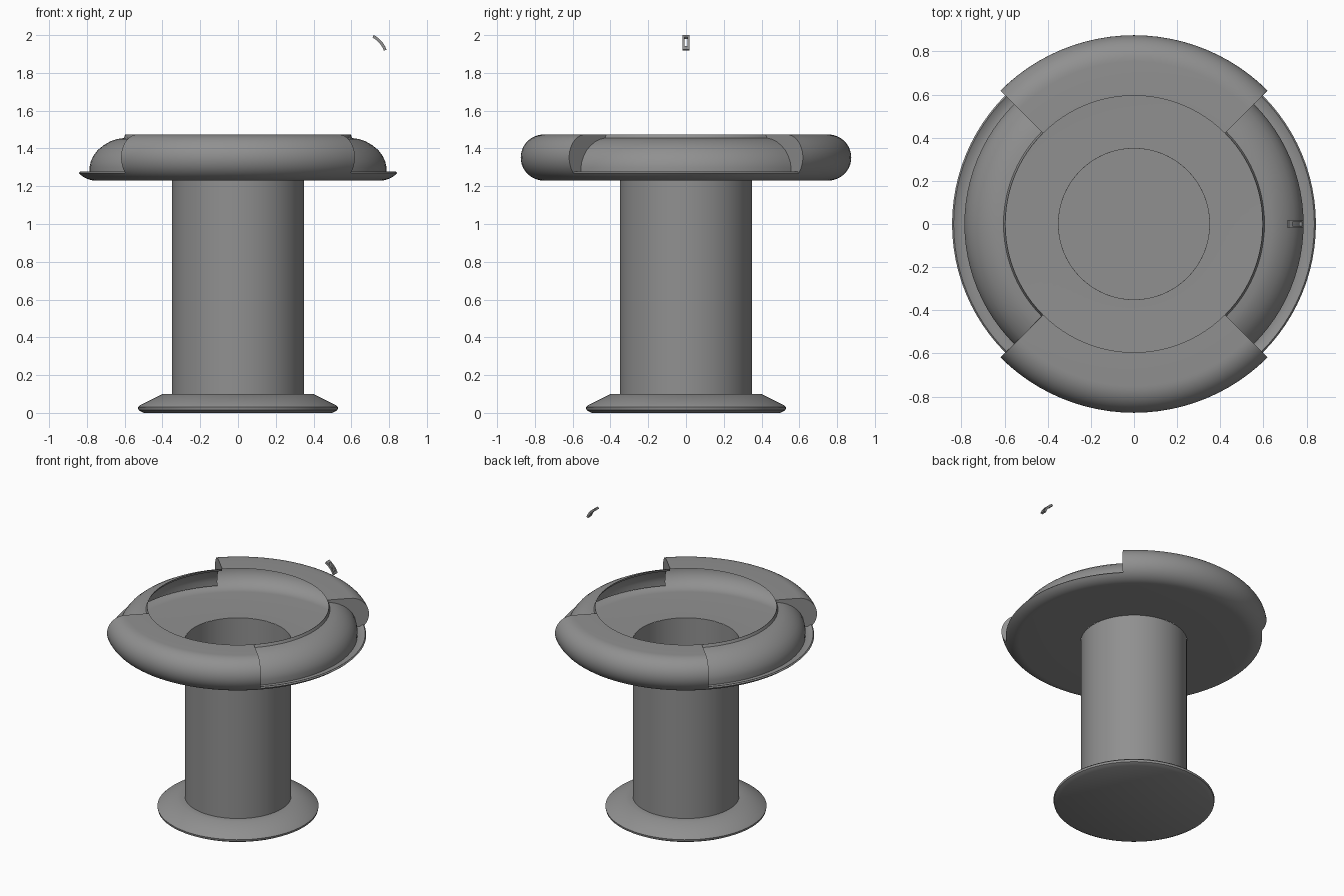
import bpy, bmesh
from math import sin, cos, pi, radians, asin

if "Cube" in bpy.data.objects:
    bpy.data.objects.remove(bpy.data.objects["Cube"])

# Dark grey finish
grey = bpy.data.materials.new("dark_grey")
grey.diffuse_color = (0.28, 0.28, 0.28, 1)
grey.use_nodes = True
grey.node_tree.nodes["Principled BSDF"].inputs["Base Color"].default_value = grey.diffuse_color


def finish(name, bm, angle=35):
    bmesh.ops.remove_doubles(bm, verts=bm.verts, dist=1e-5)
    bmesh.ops.recalc_face_normals(bm, faces=bm.faces)
    me = bpy.data.meshes.new(name)
    bm.to_mesh(me)
    bm.free()
    me.materials.append(grey)
    ob = bpy.data.objects.new(name, me)
    bpy.context.collection.objects.link(ob)
    bpy.ops.object.select_all(action='DESELECT')
    ob.select_set(True)
    bpy.context.view_layer.objects.active = ob
    bpy.ops.object.shade_smooth_by_angle(angle=radians(angle))
    return ob


def revolve(bm, prof, a0, a1, n):
    """Sweep an (r, z) profile about z between two angles in degrees."""
    rings = []
    for i in range(n + 1):
        a = radians(a0 + (a1 - a0) * i / n)
        rings.append([bm.verts.new((r * cos(a), r * sin(a), z)) for r, z in prof])
    for p, q in zip(rings, rings[1:]):
        for j in range(len(prof) - 1):
            if prof[j][0] < 1e-6:
                bm.faces.new((p[j], q[j + 1], p[j + 1]))
            else:
                bm.faces.new((p[j], q[j], q[j + 1], p[j + 1]))


# Rounded rim geometry
R, Z, T = 0.753, 1.352, 0.122


def arc(a0, a1, n):
    return [(R + T * cos(a0 + (a1 - a0) * i / n), Z + T * sin(a0 + (a1 - a0) * i / n))
            for i in range(n + 1)]


cut = asin((1.270 - Z) / T)
under = [(0.35, Z - T)] + arc(-pi / 2, cut, 6)
over = arc(cut, pi / 2, 16) + [(0.595, Z + T)]
pad = [(0.836, 1.278), (0.81, 1.263), (0.785, 1.265), (0.786, 1.30), (0.78, 1.33),
       (0.765, 1.362), (0.742, 1.392), (0.71, 1.418), (0.675, 1.438), (0.64, 1.45),
       (0.605, 1.455), (0.597, Z + T), (0.595, Z + T)]

# Hollow bowl: full rim front and back, recessed panels left and right
bm = bmesh.new()
for k in range(4):
    start = -45 + 90 * k
    revolve(bm, under + (pad if k % 2 == 0 else over[1:]), start, start + 90, 24)
    # wall closing the step between rim and recessed panel
    a = radians(start)
    loop = [under[-1]] + over[1:] + pad[-2::-1]
    bm.faces.new([bm.verts.new((r * cos(a), r * sin(a), z)) for r, z in loop])
finish("bowl_rim", bm)

# Open-topped column
bm = bmesh.new()
revolve(bm, [(0, 0.012), (0.35, 0.012), (0.35, Z - T)], 0, 360, 64)
finish("column", bm)

# Flared foot
bm = bmesh.new()
revolve(bm, [(0, 0.004), (0.50, 0.0), (0.527, 0.015), (0.53, 0.03), (0.515, 0.043),
             (0.40, 0.10), (0.35, 0.10)], 0, 360, 64)
finish("foot", bm)


# Small curved link floating above the right side
def bar(bm, y0, y1, t0, t1, n):
    rows = []
    for i in range(n + 1):
        t = radians(t0 + (t1 - t0) * i / n)
        row = []
        for r, y in ((0.128, y0), (0.143, y0), (0.143, y1), (0.128, y1)):
            row.append(bm.verts.new((0.652 + r * cos(t), y, 1.874 + r * sin(t))))
        rows.append(row)
    for p, q in zip(rows, rows[1:]):
        for j in range(4):
            bm.faces.new((p[j], p[(j + 1) % 4], q[(j + 1) % 4], q[j]))
    bm.faces.new(rows[0])
    bm.faces.new(rows[-1][::-1])


for name, args in (("link_side_front", (-0.019, -0.009, 20, 62, 8)),
                   ("link_side_back", (0.009, 0.019, 20, 62, 8)),
                   ("link_end_low", (-0.009, 0.009, 20, 28, 2)),
                   ("link_end_high", (-0.009, 0.009, 55, 62, 2))):
    bm = bmesh.new()
    bar(bm, *args)
    finish(name, bm)
